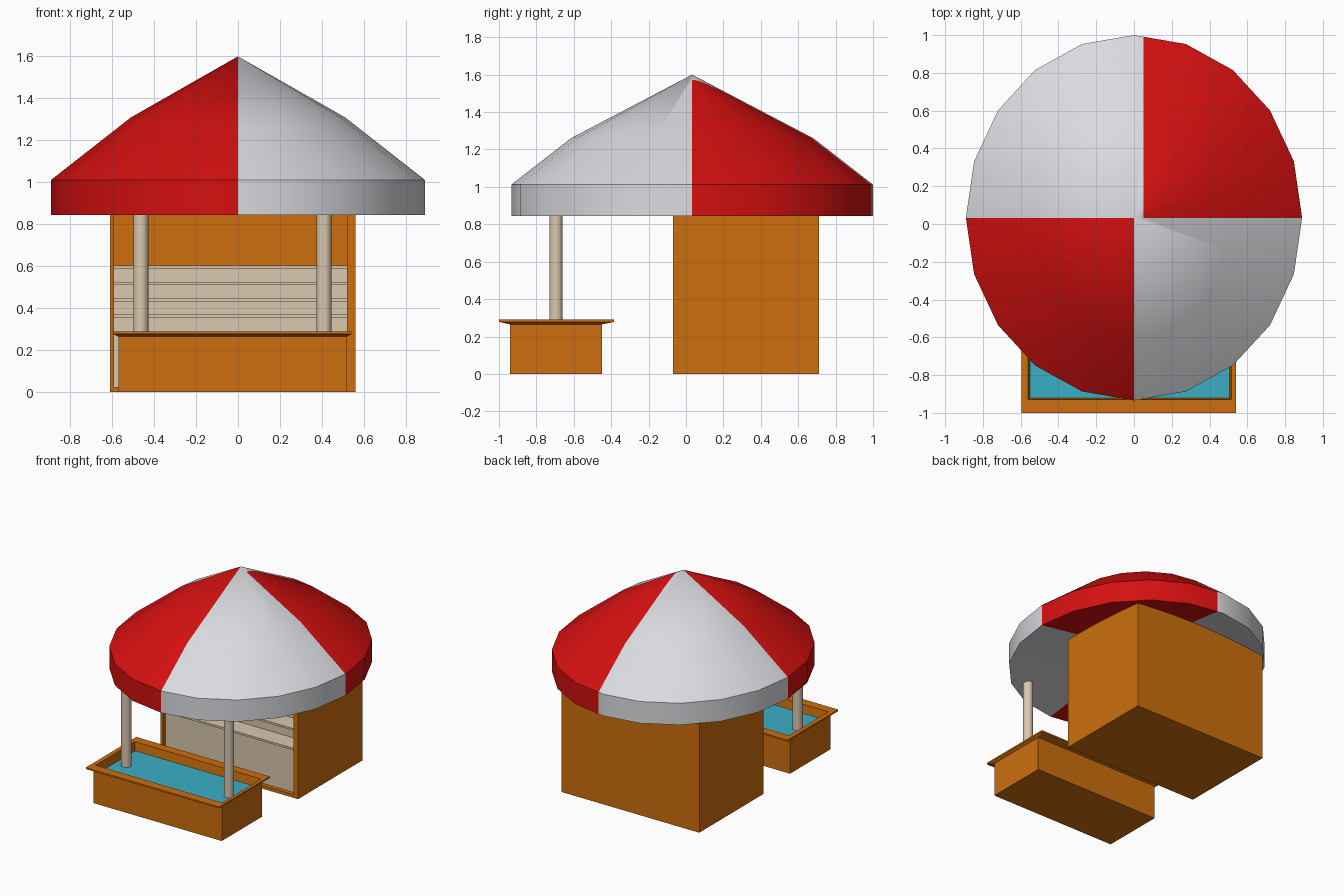
import bpy, bmesh, math

if "Cube" in bpy.data.objects:
    bpy.data.objects.remove(bpy.data.objects["Cube"], do_unlink=True)


def material(name, rgb):
    m = bpy.data.materials.new(name)
    m.use_nodes = True
    m.diffuse_color = (*rgb, 1)
    bsdf = next(n for n in m.node_tree.nodes if n.type == 'BSDF_PRINCIPLED')
    bsdf.inputs["Base Color"].default_value = (*rgb, 1)
    return m


ORANGE = material("orange wood", (0.61, 0.156, 0.004))
RED = material("red canvas", (0.67, 0.005, 0.005))
WHITE = material("white canvas", (0.70, 0.71, 0.74))
CREAM = material("cream paint", (0.70, 0.58, 0.43))
TEAL = material("teal water", (0.045, 0.43, 0.56))


def finish(name, bm, mats, smooth=False):
    bmesh.ops.recalc_face_normals(bm, faces=bm.faces[:])
    mesh = bpy.data.meshes.new(name)
    bm.to_mesh(mesh)
    bm.free()
    for m in mats:
        mesh.materials.append(m)
    ob = bpy.data.objects.new(name, mesh)
    bpy.context.collection.objects.link(ob)
    if smooth:
        bpy.ops.object.select_all(action='DESELECT')
        ob.select_set(True)
        bpy.context.view_layer.objects.active = ob
        bpy.ops.object.shade_smooth_by_angle(angle=math.radians(30))
    return ob


def add_box(bm, x, y, z):
    verts = bmesh.ops.create_cube(bm, size=1)["verts"]
    for v in verts:
        for i, (lo, hi) in enumerate((x, y, z)):
            v.co[i] = lo if v.co[i] < 0 else hi


def bridge(bm, a, b):
    n = len(a)
    for i in range(n):
        j = (i + 1) % n
        bm.faces.new((a[i], a[j], b[j], b[i]))


# Canopy: elliptical, with a knee, a vertical rim and a shallow hollow underside
SIDES, RX, RY, CY = 20, 0.89, 0.967, 0.033
bm = bmesh.new()


def knee_radius(a):
    return 0.573 + 0.097 * math.sin(a) ** 2


ring_rules = [
    lambda a: (knee_radius(a), 1.6 - 0.507 * knee_radius(a)),
    lambda a: (1, 1.012),
    lambda a: (1, 0.845),
    lambda a: (0.64, 0.89),
]
rings = []
for rule in ring_rules:
    ring = []
    for k in range(SIDES):
        a = math.tau * k / SIDES
        r, z = rule(a)
        ring.append(bm.verts.new((RX * r * math.cos(a), CY + RY * r * math.sin(a), z)))
    rings.append(ring)
for a, b in zip(rings, rings[1:]):
    bridge(bm, a, b)
for ring, z in ((rings[0], 1.6), (rings[-1], 0.94)):
    tip = bm.verts.new((0, CY, z))
    for i in range(SIDES):
        bm.faces.new((ring[i], ring[(i + 1) % SIDES], tip))

# The rear seam sits slightly to one side
SEAM = 0.05
rear = [f for f in bm.faces if f.calc_center_median().y > CY]
geom = set(rear) | {e for f in rear for e in f.edges} | {v for f in rear for v in f.verts}
bmesh.ops.bisect_plane(bm, geom=list(geom), plane_co=(SEAM, 0, 0), plane_no=(1, 0, 0))
for f in bm.faces:
    c = f.calc_center_median()
    back = c.y > CY
    f.material_index = int((c.x > SEAM) != back) if back else int(c.x > 0)
finish("canopy", bm, [RED, WHITE], smooth=True)

# Hut: open-fronted box whose walls run up into the canopy
bm = bmesh.new()
add_box(bm, (-0.61, -0.59), (-0.07, 0.71), (0, 0.93))
add_box(bm, (0.52, 0.56), (-0.07, 0.71), (0, 0.93))
add_box(bm, (-0.59, 0.52), (0.69, 0.71), (0, 0.93))
add_box(bm, (-0.59, 0.52), (-0.07, 0.69), (0, 0.025))
finish("hut_walls", bm, [ORANGE])

# Tiered display shelves inside the hut, each with a small nosing
bm = bmesh.new()
base = 0.025
for i in range(4):
    front, top = -0.04 + 0.13 * i, 0.37 + 0.078 * i
    add_box(bm, (-0.59, 0.52), (front, 0.69), (base, top - 0.015))
    add_box(bm, (-0.59, 0.52), (front - 0.012, 0.69), (top - 0.015, top))
    base = top
finish("tiered_shelves", bm, [CREAM])

# Counter trough: nested rectangles lofted from base, over the flared rim, to the inside
bm = bmesh.new()
loft = [  # x min, x max, y min, y max, z
    (-0.57, 0.52, -0.94, -0.45, 0),
    (-0.57, 0.52, -0.94, -0.45, 0.265),
    (-0.595, 0.54, -1.0, -0.385, 0.278),
    (-0.595, 0.54, -1.0, -0.385, 0.29),
    (-0.56, 0.515, -0.93, -0.455, 0.29),
    (-0.55, 0.505, -0.92, -0.465, 0.21),
]
rects = [[bm.verts.new(p) for p in ((a, c, z), (b, c, z), (b, d, z), (a, d, z))]
         for a, b, c, d, z in loft]
for a, b in zip(rects, rects[1:]):
    bridge(bm, a, b)
bm.faces.new(rects[0])
bm.faces.new(rects[-1])
finish("counter_trough", bm, [ORANGE])

# Water filling the trough
bm = bmesh.new()
add_box(bm, (-0.552, 0.507), (-0.922, -0.463), (0.212, 0.225))
finish("water", bm, [TEAL])

# Posts between the counter and the canopy
for side, x in (("right", -0.463), ("left", 0.41)):
    bm = bmesh.new()
    bmesh.ops.create_cone(bm, cap_ends=True, segments=20, radius1=0.036, radius2=0.036, depth=0.69)
    bmesh.ops.translate(bm, verts=bm.verts[:], vec=(x, -0.695, 0.555))
    finish(side + "_post", bm, [CREAM], smooth=True)
